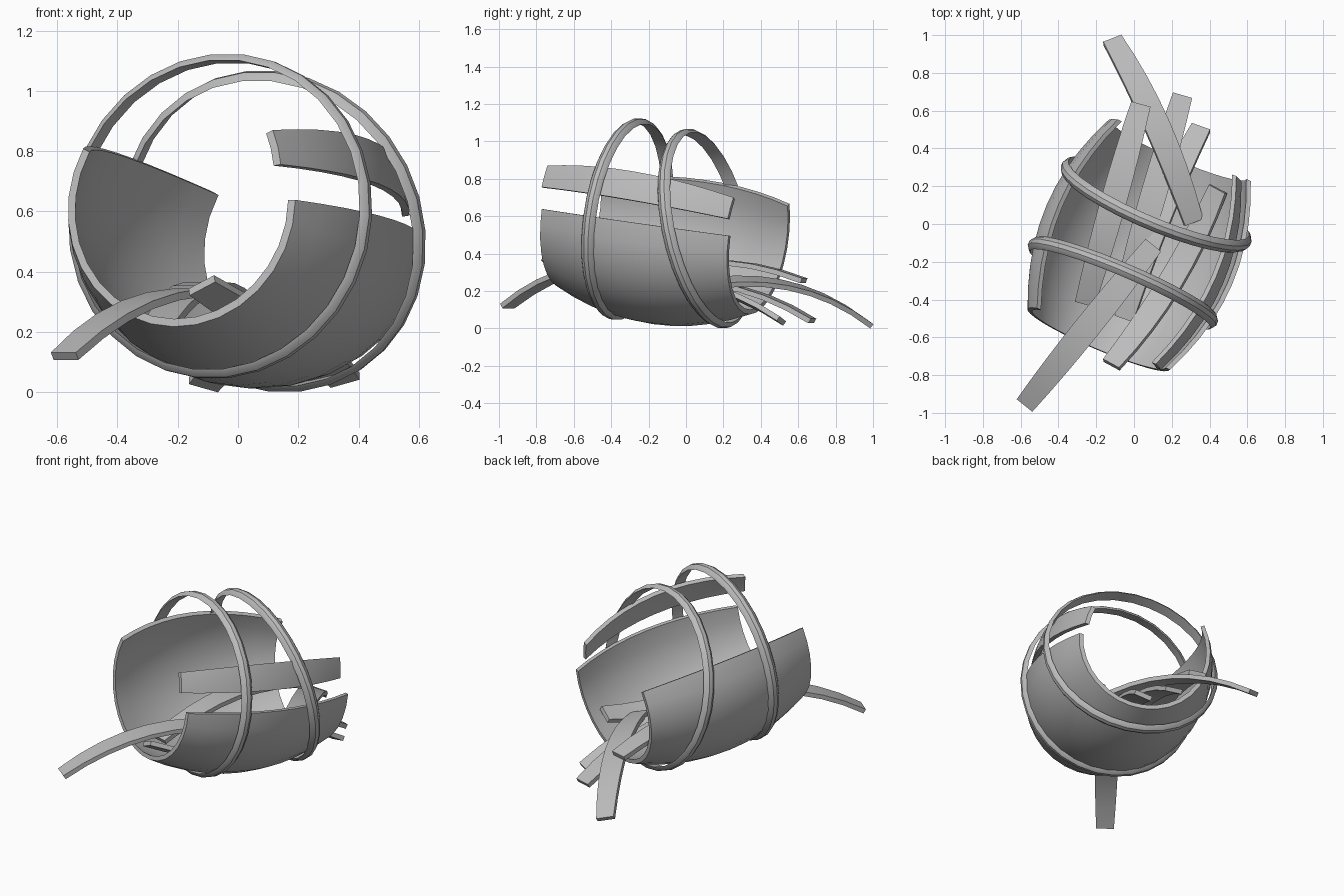
import bpy, bmesh, math
from mathutils import Matrix, Vector

cube = bpy.data.objects.get("Cube")
if cube:
    bpy.data.objects.remove(cube)

grey = bpy.data.materials.new("weathered_grey")
grey.use_nodes = True
grey.diffuse_color = (0.5, 0.5, 0.5, 1)
grey.node_tree.nodes["Principled BSDF"].inputs["Base Color"].default_value = grey.diffuse_color


def loft(name, sections, closed=False):
    """Join matching point loops into a solid, capped unless closed."""
    bm = bmesh.new()
    rows = [[bm.verts.new(p) for p in sec] for sec in sections]
    n = len(rows[0])
    pairs = list(zip(rows, rows[1:]))
    if closed:
        pairs.append((rows[-1], rows[0]))
    else:
        bm.faces.new(rows[0])
        bm.faces.new(rows[-1])
    for a, b in pairs:
        for i in range(n):
            j = (i + 1) % n
            bm.faces.new((a[i], a[j], b[j], b[i]))
    bmesh.ops.recalc_face_normals(bm, faces=bm.faces)
    mesh = bpy.data.meshes.new(name)
    bm.to_mesh(mesh)
    bm.free()
    obj = bpy.data.objects.new(name, mesh)
    bpy.context.collection.objects.link(obj)
    mesh.materials.append(grey)
    bpy.ops.object.select_all(action='DESELECT')
    obj.select_set(True)
    bpy.context.view_layer.objects.active = obj
    bpy.ops.object.shade_smooth_by_angle(angle=math.radians(35))


def frame(axis, origin):
    """Matrix whose y follows the axis and whose x stays level."""
    d = Vector(axis).normalized()
    s = d.cross(Vector((0, 0, 1))).normalized()
    m = Matrix((s, d, s.cross(d))).transposed().to_4x4()
    m.translation = origin
    return m


def sweep(m, profile, angles):
    """Turn a profile of (along, radius) points around the frame's axis."""
    return [[m @ Vector((r * math.cos(a), y, r * math.sin(a))) for y, r in profile]
            for a in angles]


AXIS = Vector((0.39, 0.91, -0.13)).normalized()
CENTRE = Vector((0.027, -0.112, 0.553))
HALF, BELLY, END, THICK = 0.548, 0.535, 0.41, 0.026


# Barrel wall: a bulged shell swept over part of a turn
def wall(name, m, start, stop, steps):
    ts = [i / 5 - 1 for i in range(11)]
    profile = [(t * HALF, BELLY - (BELLY - END) * t * t) for t in ts]
    profile += [(y, r - THICK) for y, r in reversed(profile)]
    angles = [math.radians(start + (stop - start) * i / steps) for i in range(steps + 1)]
    loft(name, sweep(m, profile, angles))


wall("barrel_wall", frame(AXIS, CENTRE), 153, 362, 18)
# The one upright stave left standing, slipped forward and up
wall("upper_stave", frame((0.39, 0.91, -0.155), CENTRE + Vector((-.048, -.012, .055))), 9, 26, 2)


# Hoops: thin rounded bands, the rear one knocked askew
def hoop(name, axis, origin, sides=30):
    profile = [(-.037, .519), (-.029, .531), (-.012, .543),
               (.012, .543), (.029, .531), (.037, .519)]
    angles = [math.tau * i / sides for i in range(sides)]
    loft(name, sweep(frame(axis, origin), profile, angles), closed=True)


hoop("front_hoop", AXIS, CENTRE - AXIS * 0.22 + Vector((0, 0, .003)))
hoop("back_hoop", (0.38, 0.9, 0.2), (0.117, 0.105, 0.534))


# Loose staves: bowed planks, wider in the middle
def stave(name, start, end, bow=0.12, roll=0):
    start, end = Vector(start), Vector(end)
    m = frame(end - start, start) @ Matrix.Rotation(math.radians(roll), 4, 'Y')
    length = (end - start).length
    sections = []
    for i in range(9):
        t = i / 8
        bulge = 4 * t * (1 - t)
        w = 0.053 + 0.016 * bulge
        # Lean each section so it stays square to the bend
        lean = -THICK * 4 * bow * (1 - 2 * t) / length
        y, z = t * length, bow * bulge
        sections.append([m @ Vector((x, y + k * lean / 2, z + k * THICK / 2))
                         for x, k in ((-w, -1), (w, -1), (w, 1), (-w, 1))])
    loft(name, sections)


stave("front_loose_stave", (-.575, -.955, .12), (.1, -.115, .28))
stave("back_long_stave", (.315, .01, .215), (-.115, .975, .025), roll=15)
stave("back_left_stave", (-.26, -.42, .22), (.035, .63, .255), bow=0.115)
stave("back_middle_stave", (-.05, -.37, .19), (.255, .675, .04))
stave("back_right_stave", (-.05, -.5, .2), (.355, .51, .04), roll=-15)
stave("inner_stave", (-.12, -.745, .355), (.445, .185, .24), bow=-0.1, roll=-25)
